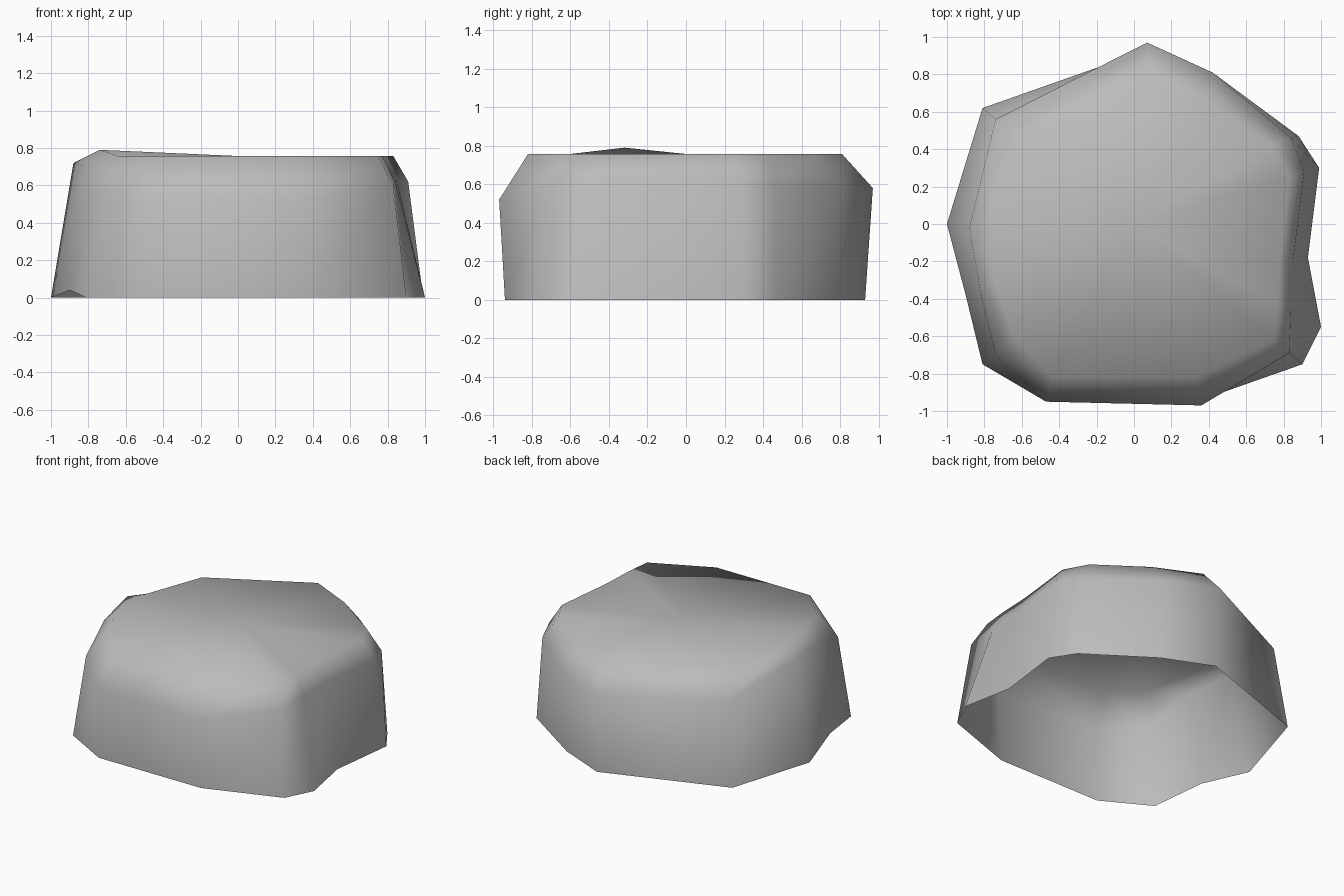
import bpy, bmesh

cube = bpy.data.objects.get("Cube")
if cube:
    bpy.data.objects.remove(cube, do_unlink=True)

stone = bpy.data.materials.new("grey_stone")
stone.use_nodes = True
grey = (0.5, 0.5, 0.5, 1)
stone.diffuse_color = grey
stone.node_tree.nodes["Principled BSDF"].inputs["Base Color"].default_value = grey

# Irregular horizontal rings: open base, shoulder, rim of the top
base = [(-.81, -.75, 0), (-.47, -.94, 0), (.36, -.94, 0), (.9, -.75, 0),
        (1, -.55, 0), (.93, -.18, 0), (.99, .3, 0), (.88, .47, 0),
        (.42, .78, 0), (.07, .93, 0), (-.81, .62, 0), (-1, 0, 0), (-.9, -.38, .04)]
shoulder = [(-.74, -.7, .58), (-.47, -.95, .52), (.36, -.97, .52), (.83, -.69, .6),
            (.84, -.45, .62), (.85, -.2, .62), (.91, .28, .62), (.84, .46, .6),
            (.42, .81, .58), (.07, .97, .58), (-.74, .56, .6), (-.88, -.02, .72),
            (-.82, -.37, .7)]
rim = [(-.64, -.6), (-.43, -.82), (.33, -.82), (.75, -.62), (.77, -.43),
       (.78, -.2), (.83, .25), (.74, .42), (.4, .66), (.08, .81),
       (-.6, .44), (-.76, 0), (-.74, -.32)]
top_z = .757
rim = [(x, y, top_z) for x, y in rim]
rim[-1] = rim[-1][:2] + (.79,)   # small raised corner

# Stone shell: walls, chamfer and a fanned top, with no floor
bm = bmesh.new()
rings = [[bm.verts.new(p) for p in ring] for ring in (base, shoulder, rim)]
count = len(base)
for lower, upper in zip(rings, rings[1:]):
    for i in range(count):
        j = (i + 1) % count
        bm.faces.new((lower[i], lower[j], upper[j], upper[i]))
centre = bm.verts.new((0, 0, top_z))
for i in range(count):
    bm.faces.new((rings[-1][i], rings[-1][(i + 1) % count], centre))
for face in bm.faces:
    face.smooth = True

mesh = bpy.data.meshes.new("boulder")
bm.to_mesh(mesh)
bm.free()
mesh.materials.append(stone)
boulder = bpy.data.objects.new("boulder", mesh)
bpy.context.collection.objects.link(boulder)
